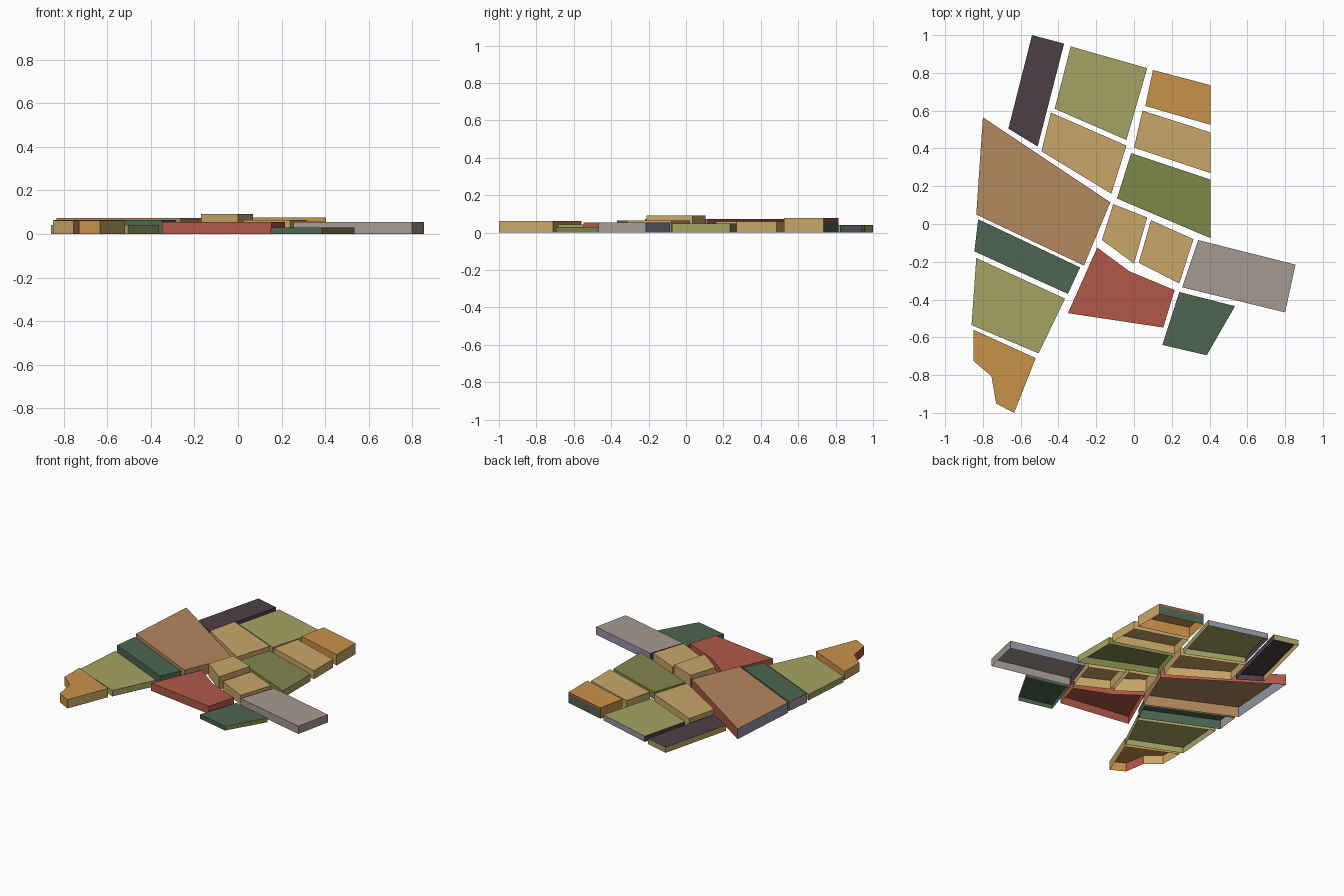
import bpy

if "Cube" in bpy.data.objects:
    bpy.data.objects.remove(bpy.data.objects["Cube"])

# Flat palette (sRGB hex, converted to linear)
PALETTE = {
    "dark_plum": "4D3F46", "light_olive": "A5A464", "orange": "C9924A",
    "tan": "C9A769", "brown": "B4885E", "dark_olive": "80864A",
    "dark_green": "4D6651", "brick_red": "B05847", "warm_grey": "A59A92",
    "blue_grey": "9396A8",
}


def linear(hex_code):
    vals = [int(hex_code[i:i + 2], 16) / 255 for i in (0, 2, 4)]
    return [v / 12.92 if v <= 0.04045 else ((v + 0.055) / 1.055) ** 2.4 for v in vals] + [1]


MATS = {}
for key, code in PALETTE.items():
    MATS[key] = bpy.data.materials.new(key)
    MATS[key].diffuse_color = linear(code)


def block(name, height, colour, outline, walls=None, band=None):
    """Open-bottomed city block: clockwise outline from the north-west corner.
    walls maps an edge index (0 north, 1 east, 2 south, 3 west) to a colour.
    band = (edge, z, colour) recolours the top strip of one wall."""
    walls = walls or {}
    verts, faces, cols = [], [], []

    def add(points, col):
        faces.append(range(len(verts), len(verts) + len(points)))
        verts.extend(points)
        cols.append(col)

    def wall(p, q, z0, z1, col):
        add([(*q, z0), (*p, z0), (*p, z1), (*q, z1)], col)

    add([(x, y, height) for x, y in reversed(outline)], colour)
    for i, p in enumerate(outline):
        q = outline[(i + 1) % len(outline)]
        col = walls.get(i, colour)
        if band and band[0] == i:
            wall(p, q, 0, band[1], col)
            wall(p, q, band[1], height, band[2])
        else:
            wall(p, q, 0, height, col)
    me = bpy.data.meshes.new(name)
    me.from_pydata(verts, [], [list(f) for f in faces])
    used = list(dict.fromkeys(cols))
    for c in used:
        me.materials.append(MATS[c])
    for poly, c in zip(me.polygons, cols):
        poly.material_index = used.index(c)
    ob = bpy.data.objects.new(name, me)
    bpy.context.collection.objects.link(ob)


# Northern blocks
block("north_west_strip_block", 0.04, "dark_plum",
      [(-.54, 1), (-.37, .955), (-.51, .41), (-.665, .505)],
      {0: "light_olive", 3: "tan"})
block("north_block", 0.04, "light_olive",
      [(-.335, .94), (.07, .825), (-.04, .445), (-.42, .61)],
      {0: "blue_grey", 3: "dark_plum"})
block("north_east_corner_block", 0.077, "orange",
      [(.10, .815), (.405, .735), (.405, .525), (.06, .625)],
      {0: "dark_green", 1: "tan"}, band=(0, 0.06, "brick_red"))
block("north_east_block", 0.06, "tan",
      [(.045, .60), (.405, .485), (.405, .27), (0, .405)])
block("east_block", 0.05, "dark_olive",
      [(-.015, .375), (.405, .235), (.405, -.075), (-.09, .135)],
      {1: "light_olive"})
block("inner_north_block", 0.06, "tan",
      [(-.44, .59), (-.04, .415), (-.12, .16), (-.49, .385)])

# Large western block
block("large_west_block", 0.073, "brown",
      [(-.80, .565), (-.125, .115), (-.265, -.22), (-.835, .05)],
      {0: "brick_red", 3: "blue_grey"})

# Central small blocks
block("tall_centre_block", 0.092, "tan",
      [(-.11, .105), (.07, .035), (0, -.21), (-.17, -.085)])
block("low_centre_block", 0.065, "tan",
      [(.09, .02), (.315, -.08), (.24, -.315), (.025, -.205)])

# South-eastern blocks
block("far_east_block", 0.055, "warm_grey",
      [(.34, -.085), (.855, -.215), (.80, -.468), (.255, -.335)],
      {0: "blue_grey", 3: "dark_plum"})
block("south_east_block", 0.03, "dark_green",
      [(.24, -.36), (.535, -.435), (.385, -.695), (.15, -.64)],
      {1: "dark_olive"})
block("south_block", 0.055, "brick_red",
      [(-.195, -.125), (-.025, -.25), (.215, -.35), (.155, -.548), (-.35, -.472)])

# South-western blocks
block("west_strip_block", 0.065, "dark_green",
      [(-.825, .025), (-.285, -.23), (-.35, -.37), (-.845, -.145)],
      {3: "warm_grey"})
block("south_west_block", 0.042, "light_olive",
      [(-.835, -.18), (-.365, -.395), (-.505, -.685), (-.86, -.535)])
block("south_west_tip_block", 0.062, "orange",
      [(-.85, -.56), (-.52, -.71), (-.635, -1), (-.73, -.95), (-.755, -.805), (-.85, -.725)],
      {1: "tan", 3: "brick_red", 4: "tan", 5: "tan"})

for m in bpy.data.materials:
    if m.users and not m.is_grease_pencil:
        m.use_nodes = True
        m.node_tree.nodes["Principled BSDF"].inputs["Base Color"].default_value = m.diffuse_color
